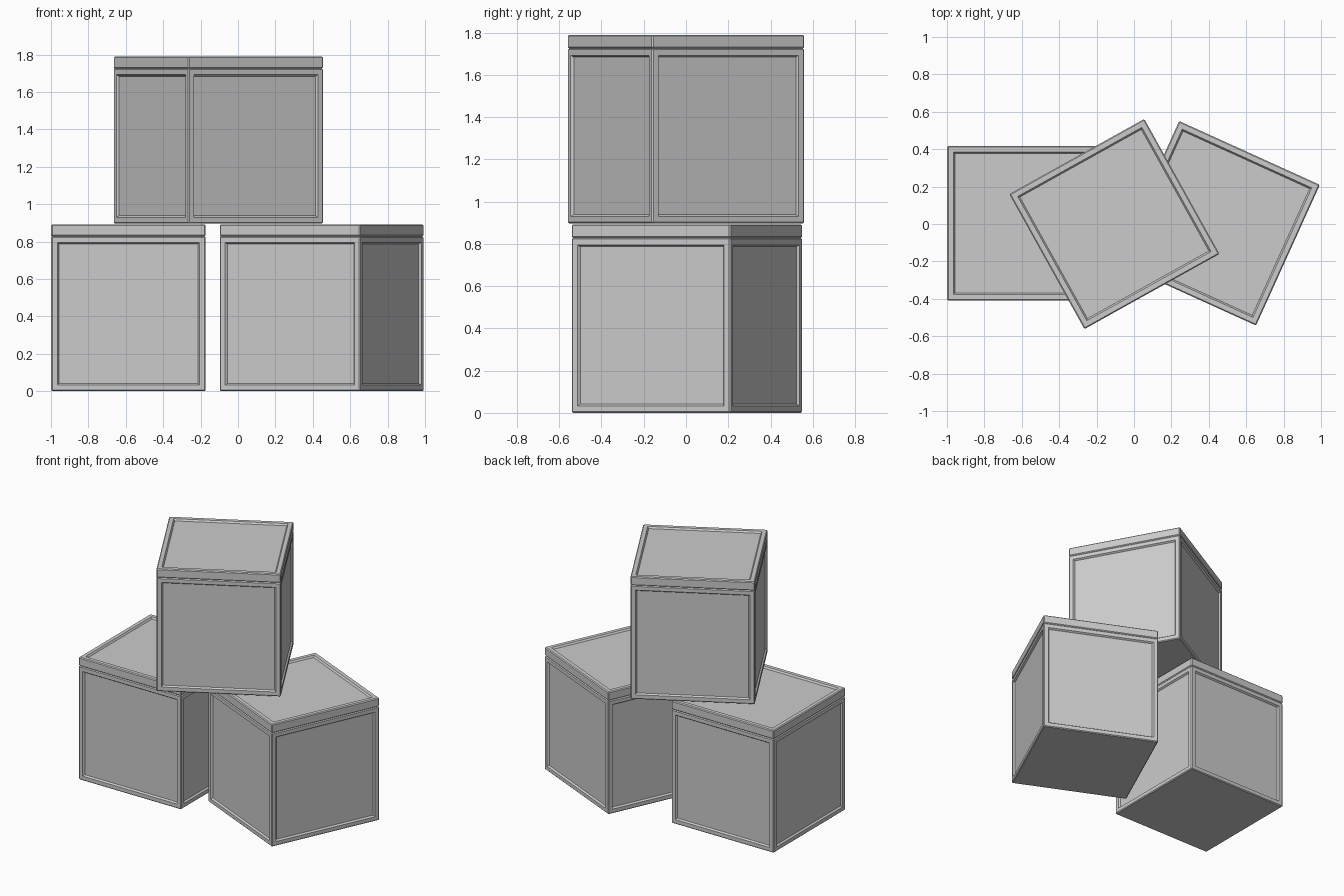
import bpy, bmesh
from math import radians
from mathutils import Matrix

if "Cube" in bpy.data.objects:
    bpy.data.objects.remove(bpy.data.objects["Cube"])

SIZE, BODY_H, TOTAL_H = 0.826, 0.828, 0.892


def panelled_block(name, z0, z1, pick, place, rim):
    """Bevelled block whose chosen faces carry a shallow sloped recess."""
    bm = bmesh.new()
    bmesh.ops.create_cube(bm, size=1)
    bmesh.ops.transform(bm, verts=bm.verts, matrix=Matrix.Translation((0, 0, (z0 + z1) / 2))
                        @ Matrix.Diagonal((SIZE, SIZE, z1 - z0, 1)))
    bmesh.ops.bevel(bm, geom=bm.edges[:], offset=0.006, segments=1,
                    affect='EDGES', profile=0.5)
    bm.normal_update()
    faces = [f for f in bm.faces if pick(f.normal)]
    bmesh.ops.inset_individual(bm, faces=faces, thickness=rim, depth=0)
    bmesh.ops.inset_individual(bm, faces=faces, thickness=0.012, depth=-0.012)
    bmesh.ops.recalc_face_normals(bm, faces=bm.faces)
    mesh = bpy.data.meshes.new(name)
    bm.to_mesh(mesh)
    bm.free()
    ob = bpy.data.objects.new(name, mesh)
    ob.matrix_world = place
    bpy.context.collection.objects.link(ob)


def crate(name, x, y, z, angle):
    place = Matrix.Translation((x, y, z)) @ Matrix.Rotation(radians(angle), 4, 'Z')
    # body with four side panels
    panelled_block(name + "_body", 0, BODY_H,
                   lambda n: max(abs(n.x), abs(n.y)) > 0.99, place, 0.038)
    # lid with a recessed top
    panelled_block(name + "_lid", BODY_H, TOTAL_H, lambda n: n.z > 0.99, place, 0.038)


# two crates side by side and a third resting across them
crate("left_crate", -0.586, 0.004, 0, 0)
crate("right_crate", 0.447, 0.004, 0, -24.4)
crate("top_crate", -0.105, 0.0, 0.897, 29.1)
